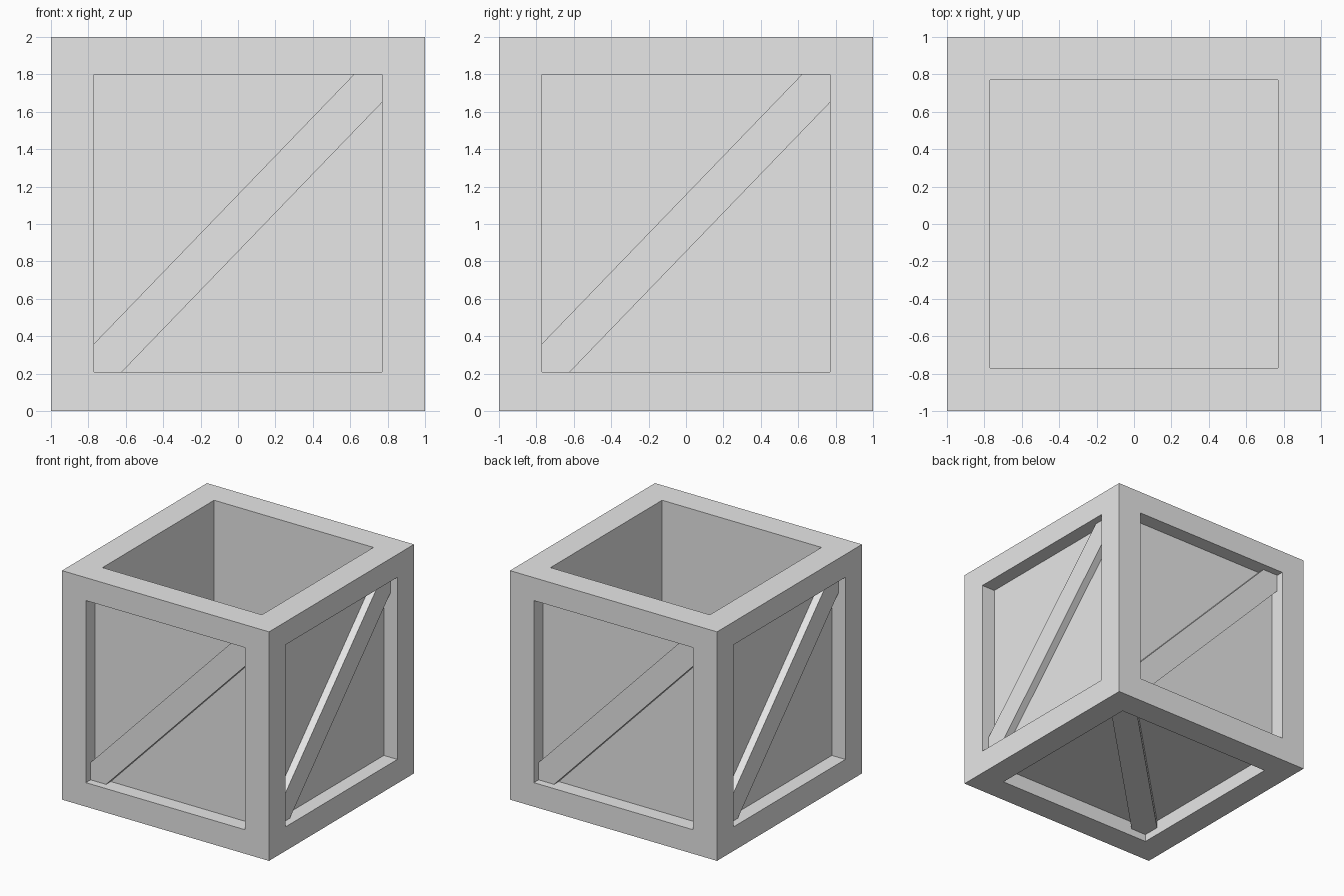
import bpy, bmesh, math
from mathutils import Matrix

default = bpy.data.objects.get("Cube")
if default:
    bpy.data.objects.remove(default, do_unlink=True)

grey = bpy.data.materials.new("light_grey")
grey.use_nodes = True
grey.diffuse_color = (0.8, 0.8, 0.8, 1)
grey.node_tree.nodes["Principled BSDF"].inputs["Base Color"].default_value = (0.8, 0.8, 0.8, 1)

RAIL = 0.23       # frame width
RECESS = 0.13     # panel depth behind the frame
BRACE = 0.065     # brace depth behind the frame
LOW, HIGH = 0.21, 1.80   # side window bottom and top


def add_object(name, bm):
    bmesh.ops.recalc_face_normals(bm, faces=bm.faces)
    mesh = bpy.data.meshes.new(name)
    bm.to_mesh(mesh)
    bm.free()
    mesh.materials.append(grey)
    obj = bpy.data.objects.new(name, mesh)
    bpy.context.collection.objects.link(obj)
    return obj


# Crate body: recessed panels on the sides and bottom, open hollow at the top
bm = bmesh.new()
bmesh.ops.create_cube(bm, size=2, matrix=Matrix.Translation((0, 0, 1)))
bm.normal_update()
for face in list(bm.faces):
    normal = face.normal.copy()
    bmesh.ops.inset_individual(bm, faces=[face], thickness=RAIL, use_even_offset=True)
    if abs(normal.z) < 0.5:
        for v in face.verts:
            v.co.z = LOW if v.co.z < 1 else HIGH
    depth = 2 - RAIL if normal.z > 0.5 else RECESS
    rim = list(face.verts)
    ext = bmesh.ops.extrude_discrete_faces(bm, faces=[face])["faces"][0]
    bmesh.ops.translate(bm, verts=ext.verts, vec=-normal * depth)
add_object("crate_body", bm)


# Diagonal brace: a strip running corner to corner, with its ends cut to the frame
def add_brace(name, low, high, matrix):
    w, cut = 1 - RAIL, 0.15
    outline = [(-w, low), (-w + cut, low), (w, high - cut),
               (w, high), (w - cut, high), (-w, low + cut)]
    bm = bmesh.new()
    face = bm.faces.new([bm.verts.new((u, -1 + BRACE, v)) for u, v in outline])
    ext = bmesh.ops.extrude_face_region(bm, geom=[face])["geom"]
    bmesh.ops.translate(bm, verts=[g for g in ext if isinstance(g, bmesh.types.BMVert)],
                        vec=(0, RECESS - BRACE + 0.01, 0))
    bm.transform(matrix)
    add_object(name, bm)


# One brace for each side, turned around the crate
for i, side in enumerate(("front", "left", "back", "right")):
    add_brace(side + "_brace", LOW, HIGH, Matrix.Rotation(i * math.pi / 2, 4, "Z"))

# Bottom brace: laid flat under the floor
flat = Matrix(((1, 0, 0, 0), (0, 0, 1, 0), (0, 1, 0, 1), (0, 0, 0, 1)))
add_brace("bottom_brace", RAIL - 1, 1 - RAIL, flat)
